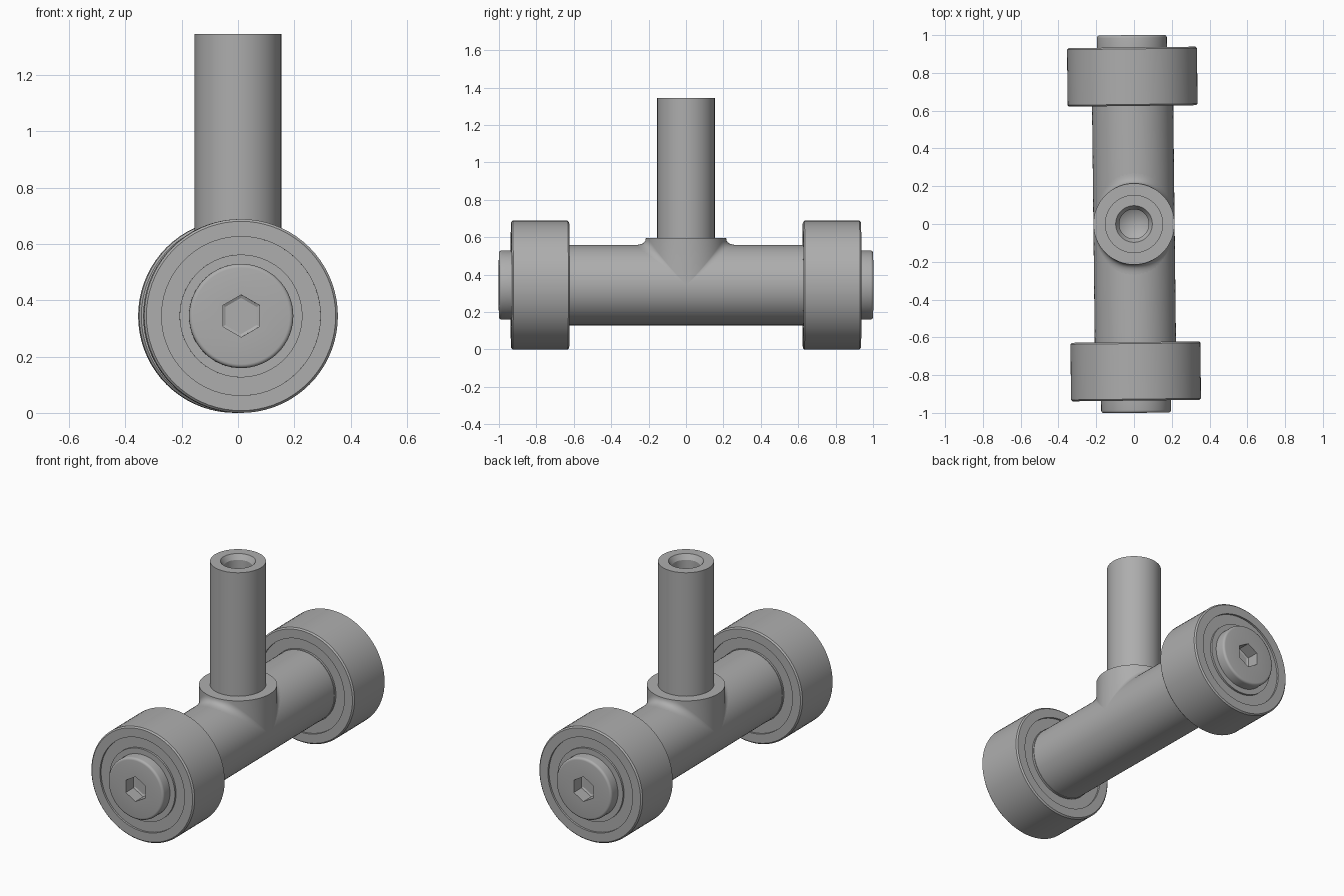
import bpy, bmesh, math
from mathutils import Matrix

cube = bpy.data.objects.get("Cube")
if cube:
    bpy.data.objects.remove(cube, do_unlink=True)

SEG = 72
AXLE_Z = 0.344
AXLE_R = 0.215
BOSS_TOP = 0.595
YAW = Matrix.Rotation(0.0115, 4, 'Z')   # the axle sits slightly turned

steel = bpy.data.materials.new("plain_grey")
steel.use_nodes = True
GREY = (0.42, 0.42, 0.42, 1)
steel.diffuse_color = GREY
steel.node_tree.nodes["Principled BSDF"].inputs["Base Color"].default_value = GREY
parts = []


def finish(name, bm, matrix):
    bmesh.ops.remove_doubles(bm, verts=bm.verts, dist=0.0002)
    bmesh.ops.recalc_face_normals(bm, faces=bm.faces)
    mesh = bpy.data.meshes.new(name)
    bm.to_mesh(mesh)
    bm.free()
    mesh.materials.append(steel)
    obj = bpy.data.objects.new(name, mesh)
    obj.matrix_world = matrix
    bpy.context.collection.objects.link(obj)
    parts.append(obj)


def skin(bm, rings):
    """Join consecutive rings of vertices with quads."""
    for low, high in zip(rings, rings[1:]):
        for i in range(SEG):
            j = (i + 1) % SEG
            bm.faces.new((low[i], low[j], high[j], high[i]))


def round_radius(r, t):
    return r


def hex_radius(r, t):
    """Distance to a hexagon with half width r."""
    return r / math.cos((t + math.pi / 6) % (math.pi / 3) - math.pi / 6)


def lathe(name, profile, matrix, closed=False, socket=()):
    """Turn a (radius, height) profile; socket points follow a hexagon."""
    bm = bmesh.new()
    steps = [(r, h, round_radius) for r, h in profile]
    steps += [(r, h, hex_radius) for r, h in socket]
    rings = []
    for r, h, shape in steps:
        ring = []
        for i in range(SEG):
            t = math.tau * i / SEG
            d = shape(r, t)
            ring.append(bm.verts.new((d * math.cos(t), d * math.sin(t), h)))
        rings.append(ring)
    if closed:
        rings.append(rings[0])
    skin(bm, rings)
    finish(name, bm, matrix)


# Axle tube, lying front to back
lift = Matrix.Translation((0, 0, AXLE_Z)) @ YAW
forward = lift @ Matrix.Rotation(math.pi / 2, 4, 'X')
backward = lift @ Matrix.Rotation(math.pi, 4, 'Z') @ Matrix.Rotation(math.pi / 2, 4, 'X')
lathe("axle_tube", [(0, -0.632), (AXLE_R, -0.632), (AXLE_R, 0.632), (0, 0.632)], forward)

# Wheel: outer race, recessed shields and inner race on both faces
IN, OUT, DIP, EDGE = 0.625, 0.935, 0.012, 0.008
WHEEL_R = 0.344
wheel = [(0.14, IN), (0.218, IN), (0.218, IN + DIP), (0.282, IN + DIP), (0.282, IN),
         (WHEEL_R - EDGE, IN), (WHEEL_R, IN + EDGE),
         (WHEEL_R, OUT - EDGE), (WHEEL_R - EDGE, OUT),
         (0.282, OUT), (0.282, OUT - DIP), (0.218, OUT - DIP), (0.218, OUT), (0.14, OUT)]

# Bolt head with rounded rim and a hexagonal socket with a conical floor
HEAD_R, FILLET = 0.185, 0.014
head = [(0, 0.92), (HEAD_R, 0.92)]
for k in range(5):
    a = k * math.pi / 8
    head.append((HEAD_R - FILLET * (1 - math.cos(a)), 1 - FILLET * (1 - math.sin(a))))
socket = [(0.065, 1.0), (0.065, 0.925), (0, 0.89)]

for side, matrix in (("front", forward), ("back", backward)):
    lathe(side + "_wheel", wheel, matrix, closed=True)
    lathe(side + "_bolt", head, matrix, socket=socket)

# Upright post with a countersunk blind bore
lathe("post", [(0, 0.5), (0.154, 0.5), (0.154, 1.345), (0.097, 1.345),
               (0.078, 1.315), (0.078, 0.85), (0, 0.80)], YAW)

# Boss under the post, blended into the axle by a fillet that fades at the sides
bm = bmesh.new()


def axle_top(x):
    return AXLE_Z + math.sqrt(max(0, AXLE_R ** 2 - x * x))


STEPS = 8
rings = [[] for _ in range(STEPS + 3)]
for i in range(SEG):
    t = math.tau * i / SEG
    c, s = math.cos(t), math.sin(t)
    fade = s * s
    corner = axle_top(AXLE_R * c)
    start = min(BOSS_TOP, corner + 0.05 * fade)
    reach = AXLE_R + 0.055 * fade
    end = axle_top(reach * c)
    path = [(0, BOSS_TOP), (AXLE_R, BOSS_TOP)]
    for k in range(STEPS + 1):
        u = k / STEPS
        r = AXLE_R * (1 - u * u) + reach * u * u
        z = start * (1 - u) ** 2 + corner * 2 * u * (1 - u) + end * u * u
        path.append((r, z))
    for ring, (r, z) in zip(rings, path):
        ring.append(bm.verts.new((r * c, r * s, z)))
skin(bm, rings)
finish("post_boss", bm, YAW)

# Smooth the round walls, keep the machined edges crisp
bpy.ops.object.select_all(action='DESELECT')
for obj in parts:
    obj.select_set(True)
bpy.context.view_layer.objects.active = parts[0]
bpy.ops.object.shade_smooth_by_angle(angle=math.radians(25))
